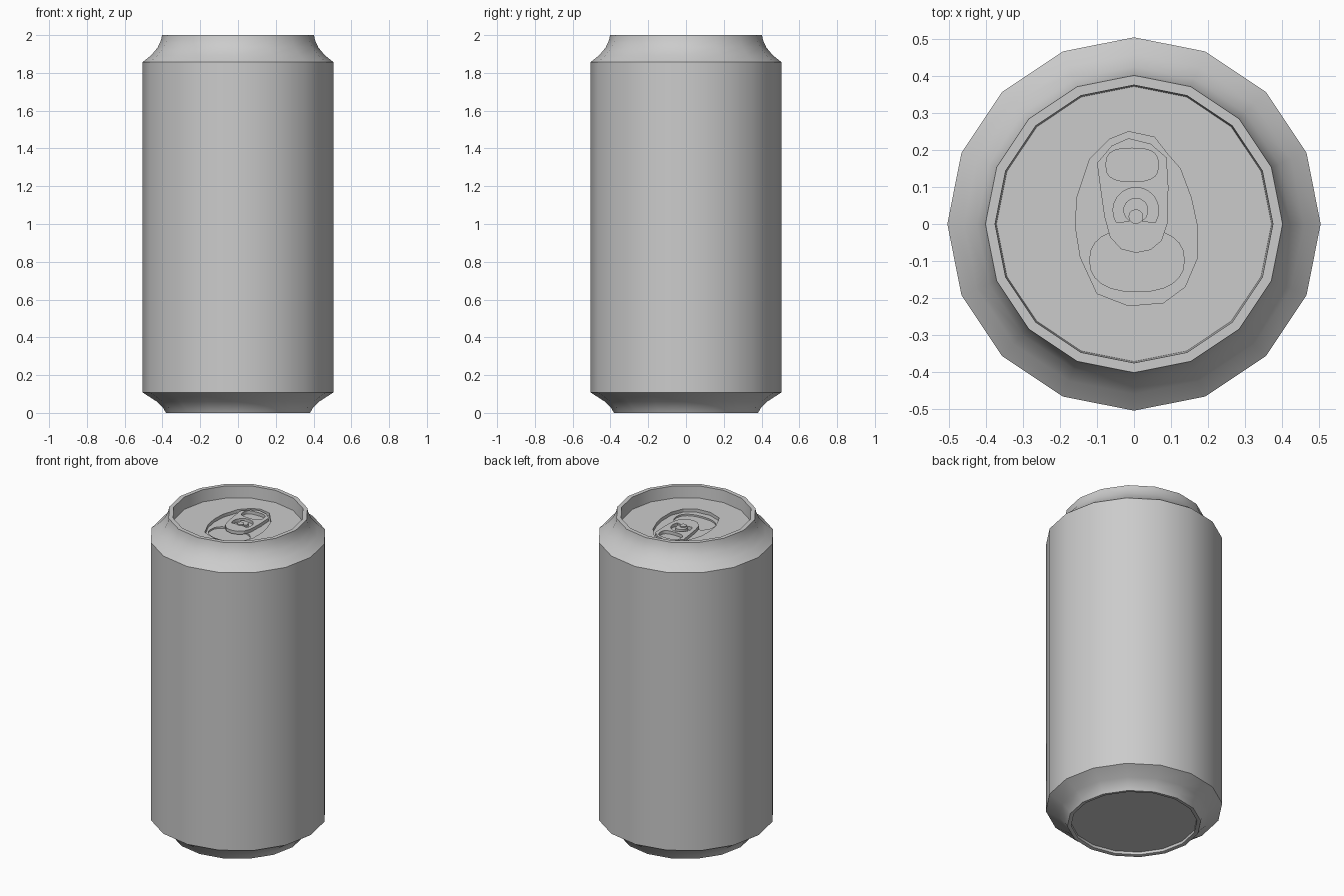
import bpy, bmesh
from math import sin, cos, pi, radians

if "Cube" in bpy.data.objects:
    bpy.data.objects.remove(bpy.data.objects["Cube"])

SIDES = 16
LID_Z, PANEL_Z, MOUTH_Z, TAB_Z = 1.925, 1.905, 1.895, 1.925


def finish(bm, name):
    mesh = bpy.data.meshes.new(name)
    bm.to_mesh(mesh)
    bm.free()
    obj = bpy.data.objects.new(name, mesh)
    bpy.context.collection.objects.link(obj)
    bpy.ops.object.select_all(action='DESELECT')
    obj.select_set(True)
    bpy.context.view_layer.objects.active = obj
    bpy.ops.object.shade_smooth_by_angle(angle=radians(28))
    return obj


def ellipse(cx, cy, rx, ry, n, power=1.0):
    def c(v):
        return (1 if v >= 0 else -1) * abs(v) ** power
    return [(cx + rx * c(cos(2 * pi * i / n)), cy + ry * c(sin(2 * pi * i / n)))
            for i in range(n)]


def arc(cx, cy, r, a0, a1, n):
    return [(cx + r * cos(radians(a0 + (a1 - a0) * i / n)),
             cy + r * sin(radians(a0 + (a1 - a0) * i / n))) for i in range(n + 1)]


def plate(name, outline, z, holes=(), outer_low=None, hole_low=None):
    """Flat sheet with holes; optional walls drop from its edges."""
    bm = bmesh.new()
    edges, walls = [], []
    for k, pts in enumerate([outline, *holes]):
        area = sum(a[0] * b[1] - b[0] * a[1] for a, b in zip(pts, pts[1:] + pts[:1]))
        pts = pts if area > 0 else pts[::-1]
        top = [bm.verts.new((x, y, z)) for x, y in pts]
        n = len(top)
        edges += [bm.edges.new((top[i], top[(i + 1) % n])) for i in range(n)]
        low = hole_low if k else outer_low
        if low is not None:
            walls.append((k, top, [bm.verts.new((x, y, low)) for x, y in pts]))
    filled = bmesh.ops.triangle_fill(bm, use_beauty=True, edges=edges, normal=(0, 0, 1))
    for f in filled['geom']:
        if isinstance(f, bmesh.types.BMFace):
            f.normal_update()
            if f.normal.z < 0:
                f.normal_flip()
    for k, top, bot in walls:
        for i in range(len(top)):
            j = (i + 1) % len(top)
            quad = [bot[i], bot[j], top[j], top[i]]
            bm.faces.new(quad[::-1] if k else quad)
    return finish(bm, name)


# Can body: lathed profile from bottom recess up over the rim to the lid
profile = [(0.36, 0.02), (0.36, 0.003), (0.368, 0), (0.382, 0), (0.395, 0.025),
           (0.43, 0.06), (0.505, 0.108), (0.505, 1.857), (0.46, 1.893),
           (0.425, 1.935), (0.407, 1.975), (0.402, 2.0), (0.376, 2.0), (0.372, LID_Z)]
bm = bmesh.new()
rings = [[bm.verts.new((x, y, z)) for x, y in ellipse(0, 0, r, r, SIDES)]
         for r, z in profile]
for lo, hi in zip(rings, rings[1:]):
    for i in range(SIDES):
        j = (i + 1) % SIDES
        bm.faces.new((lo[i], lo[j], hi[j], hi[i]))
bm.faces.new(rings[0][::-1])
finish(bm, "can_body")

# Lid with egg-shaped recess
egg = [(-0.015, 0.25), (0.055, 0.235), (0.09, 0.19), (0.125, 0.15), (0.155, 0.07),
       (0.17, 0), (0.17, -0.095), (0.138, -0.17), (0.08, -0.213), (-0.015, -0.221),
       (-0.10, -0.188), (-0.145, -0.09), (-0.158, -0.01), (-0.155, 0.07),
       (-0.12, 0.175), (-0.065, 0.23)]
plate("lid", ellipse(0, 0, 0.372, 0.372, SIDES), LID_Z, [egg], hole_low=PANEL_Z)

# Recessed panel and mouth
mouth = ellipse(0.008, -0.098, 0.128, 0.085, 24, 0.85)
plate("lid_panel", egg, PANEL_Z, [mouth], hole_low=MOUTH_Z)
plate("mouth", mouth, MOUTH_Z)

# Pull tab with finger hole and curved slot around the rivet
tab = [(-0.015, 0.232), (0.045, 0.217), (0.088, 0.18), (0.093, 0.10), (0.09, 0.0),
       (0.075, -0.045), (0.045, -0.07), (0.005, -0.078), (-0.035, -0.068),
       (-0.065, -0.035), (-0.08, 0.02), (-0.09, 0.09), (-0.1, 0.165), (-0.06, 0.212)]
finger_hole = ellipse(-0.005, 0.16, 0.071, 0.045, 20, 0.7)
slot = arc(0.005, 0.037, 0.062, -32, 212, 14) + arc(0.005, 0.037, 0.034, 240, -60, 12)
plate("pull_tab", tab, TAB_Z, [finger_hole, slot], PANEL_Z, PANEL_Z)

# Rivet
plate("rivet", ellipse(0.005, 0.02, 0.02, 0.02, 12), TAB_Z + 0.006, outer_low=TAB_Z)
